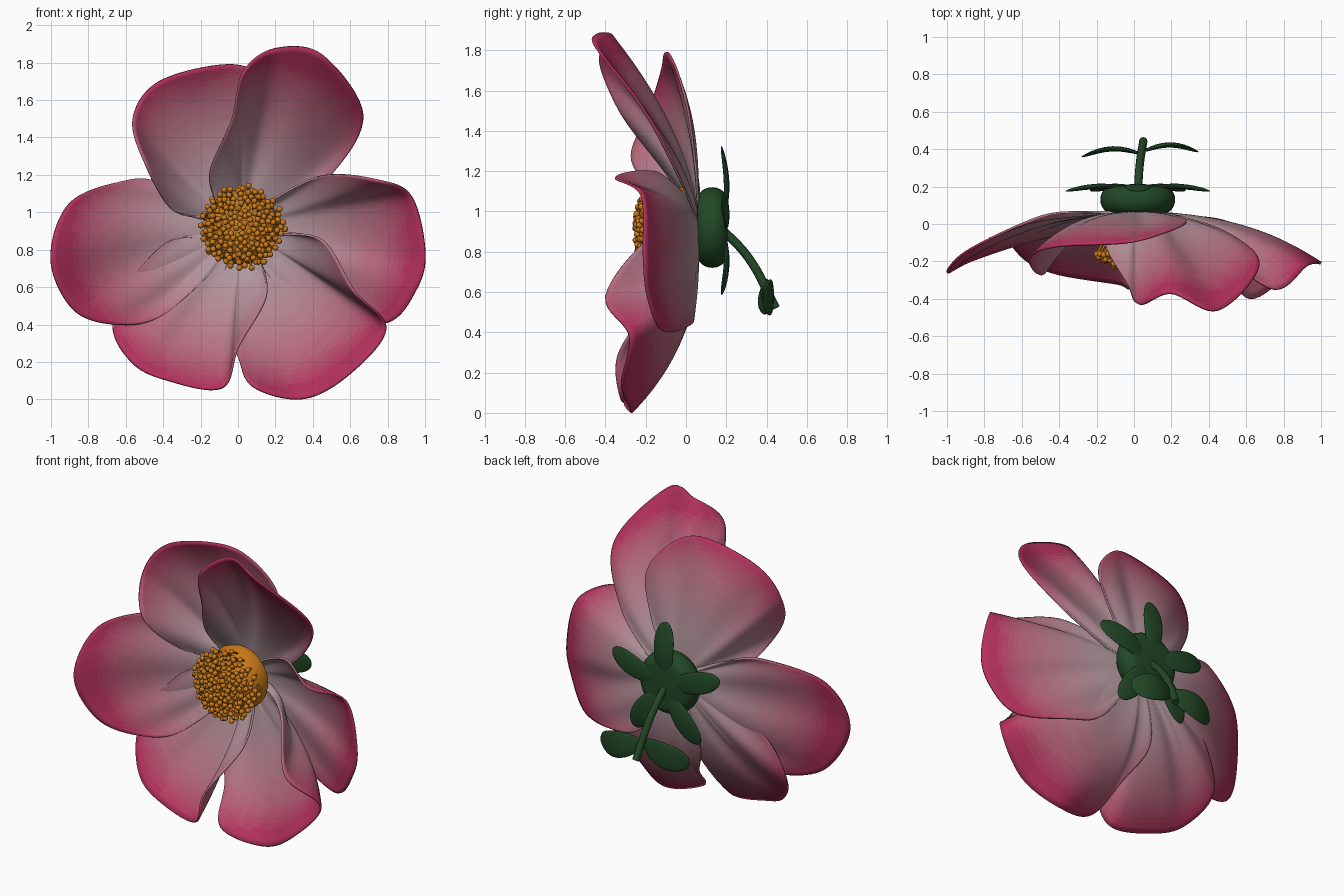
import bpy, bmesh, math, random
from mathutils import Vector, Matrix

if "Cube" in bpy.data.objects:
    bpy.data.objects.remove(bpy.data.objects["Cube"])

random.seed(4)
C = Vector((0.02, 0.06, 0.92))          # flower heart


def material(name, rgb):
    m = bpy.data.materials.new(name)
    m.diffuse_color = (*rgb, 1)
    m.use_nodes = True
    m.node_tree.nodes["Principled BSDF"].inputs["Base Color"].default_value = m.diffuse_color
    return m


GREEN = material("green", (0.016, 0.065, 0.02))
GOLD = material("gold", (0.6, 0.2, 0.01))
BANDS = 20
PINKS = []
for i in range(BANDS):
    f = i / (BANDS - 1)
    PINKS.append(material(f"petal_{i}", [a + (b - a) * f for a, b in zip((0.46, 0.32, 0.35), (0.45, 0.03, 0.11))]))


def make(name, bm, mats):
    bmesh.ops.recalc_face_normals(bm, faces=bm.faces)
    for f in bm.faces:
        f.smooth = True
    me = bpy.data.meshes.new(name)
    bm.to_mesh(me)
    bm.free()
    for m in mats:
        me.materials.append(m)
    ob = bpy.data.objects.new(name, me)
    bpy.context.collection.objects.link(ob)
    return ob


def spline(pts, t):
    # Catmull-Rom through the points, t in 0..1
    n = len(pts) - 1
    i = min(int(t * n), n - 1)
    f = t * n - i
    a, b, c, d = (pts[min(max(k, 0), n)] for k in (i - 1, i, i + 1, i + 2))
    return 0.5 * (2 * b + (c - a) * f + (2 * a - 5 * b + 4 * c - d) * f * f + (3 * b - a - 3 * c + d) * f ** 3)


def petal(name, power, *edge):
    # fan of spokes from the heart to a curved rim, cupped by the power
    pts = [Vector(p) for p in edge]
    bm = bmesh.new()
    U, S = 72, 32
    grid = []
    for j in range(U + 1):
        u = j / U
        e = spline(pts, u)
        row = []
        for k in range(S + 1):
            s = 0.12 + 0.88 * k / S
            p = C.lerp(e, s)
            p.y = C.y + (e.y - C.y) * s ** power
            p.y += 0.014 * math.sin(u * 8 * math.pi) * math.sin(math.pi * s * s) * math.sin(math.pi * u)
            row.append(bm.verts.new(p))
        grid.append(row)
    for j in range(U):
        for k in range(S):
            f = bm.faces.new((grid[j][k], grid[j + 1][k], grid[j + 1][k + 1], grid[j][k + 1]))
            d = f.calc_center_median() - C
            r = math.hypot(d.x, d.z) + 0.12 * max(0, k / S - 0.75) * 4
            f.material_index = int(max(0, min(0.999, (r - 0.26) / 0.74)) * BANDS)
    ob = make(name, bm, PINKS)
    mod = ob.modifiers.new("thickness", "SOLIDIFY")
    mod.thickness, mod.offset = 0.012, 0


# six petals, rim points given as x, y, z; sides tuck under their neighbours
petal("petal_top_right", 1.7, (-.12, 0, 1.05), (-.15, -.12, 1.22), (-.03, -.33, 1.5), (.03, -.43, 1.75),
      (.2, -.37, 1.875), (.45, -.46, 1.84), (.67, -.22, 1.52), (.5, -.05, 1.2), (.25, .04, 1.0))
petal("petal_top_left", 2.5, (-.2, .03, .98), (-.36, -.07, 1.02), (-.49, -.27, 1.25), (-.56, -.18, 1.5),
      (-.42, -.12, 1.7), (-.05, -.1, 1.79), (.15, -.05, 1.71), (.28, .01, 1.5), (.2, .05, 1.2))
petal("petal_left", 2.4, (-.1, .05, 1.0), (-.4, .06, 1.15), (-.6, 0, 1.17), (-.9, -.15, 1.05),
      (-1, -.26, .75), (-.88, -.2, .48), (-.65, -.12, .4), (-.4, -.05, .45), (-.12, .05, .7))
petal("petal_bottom_left", 2.4, (-.2, .055, .86), (-.38, .02, .84), (-.6, -.03, .6), (-.67, -.08, .38),
      (-.57, -.2, .2), (-.4, -.27, .11), (-.09, -.32, .06), (0, -.34, .28), (.15, -.16, .55), (.12, 0, .75))
petal("petal_bottom_right", 3.0, (-.06, .05, .75), (-.11, .01, .47), (-.01, -.12, .25), (.08, -.3, .07),
      (.35, -.27, .005), (.6, -.32, .14), (.79, -.28, .38), (.62, -.4, .58), (.45, -.2, .85), (.2, 0, .88))
petal("petal_right", 2.1, (.1, .05, .74), (.3, .04, .5), (.5, .01, .43), (.8, -.12, .41), (.95, -.19, .58),
      (1, -.21, .78), (.93, -.22, 1.08), (.75, -.35, 1.17), (.45, -.15, 1.195), (.15, 0, 1.05))

# golden dome, flattened where it meets the petals
O = Vector((0.02, -0.01, 0.92))
bm = bmesh.new()
bmesh.ops.create_uvsphere(bm, u_segments=40, v_segments=20, radius=0.2)
for v in bm.verts:
    v.co.y *= 0.95 if v.co.y < 0 else 0.3
bm.transform(Matrix.Translation(O))
make("dome", bm, [GOLD])

# stamens: forward-facing stalks with round heads, in a loose spiral
bm = bmesh.new()
N = 180
for i in range(N):
    r = 0.225 * math.sqrt((i + 0.5) / N) + random.uniform(-0.008, 0.008)
    a = i * 2.39996 + random.uniform(-0.06, 0.06)
    out = Vector((math.cos(a), 0, math.sin(a)))
    head = Vector((0.02, -0.245 + 1.7 * r * r + random.uniform(-0.012, 0.012), 0.92)) + out * r
    root = Vector((0.02, -0.01 - 0.8 * math.sqrt(max(0, 0.0361 - 0.6 * r * r)), 0.92)) + out * r * 0.8
    d = head - root
    turn = d.to_track_quat('Z', 'Y').to_matrix().to_4x4()
    bmesh.ops.create_uvsphere(bm, u_segments=10, v_segments=6, radius=0.0165,
                              matrix=Matrix.Translation(head) @ turn)
    bmesh.ops.create_cone(bm, segments=6, radius1=0.006, radius2=0.006, depth=d.length,
                          matrix=Matrix.Translation((head + root) / 2) @ turn)
make("stamens", bm, [GOLD])

# calyx: rounded disc turned about the y axis
bm = bmesh.new()
prof = [(0, 0.055)] + [(0.135 + 0.065 * math.cos(t), 0.13 + 0.075 * math.sin(t))
                       for t in [math.radians(-90 + 15 * k) for k in range(13)]] + [(0, 0.205)]
vs = [bm.verts.new((0.02 + r, y, 0.92)) for r, y in prof]
es = [bm.edges.new(p) for p in zip(vs, vs[1:])]
bmesh.ops.spin(bm, geom=vs + es, cent=(0.02, 0, 0.92), axis=(0, 1, 0), angle=2 * math.pi, steps=40)
bmesh.ops.remove_doubles(bm, verts=bm.verts, dist=1e-4)
make("calyx", bm, [GREEN])


def leaf(name, origin, angle, length, width, arch, droop):
    # flattened ellipsoid along the given direction in the xz plane, bent in y
    bm = bmesh.new()
    bmesh.ops.create_uvsphere(bm, u_segments=24, v_segments=16, radius=1)
    for v in bm.verts:
        t = (v.co.x + 1) / 2
        w = 0.85 + 0.3 * t
        v.co = Vector((t * length, v.co.y * 0.014 + arch * math.sin(math.pi * t) - droop * t * t, v.co.z * width / 2 * w))
    bm.transform(Matrix.Translation(origin) @ Matrix.Rotation(-angle, 4, 'Y'))
    make(name, bm, [GREEN])


# five sepals and two stem leaves
for i in range(5):
    a = math.radians(90 + 72 * i)
    leaf(f"sepal_{i}", Vector((0.02, 0.19, 0.92)) + Vector((math.cos(a), 0, math.sin(a))) * 0.05,
         a, 0.355, 0.14, 0.015, 0.015)
leaf("stem_leaf_left", (0.05, 0.37, 0.61), math.radians(190), 0.335, 0.17, 0.035, 0.012)
leaf("stem_leaf_right", (0.04, 0.385, 0.61), math.radians(-12), 0.31, 0.17, 0.038, 0.0)

# stem
cu = bpy.data.curves.new("stem", 'CURVE')
cu.dimensions = '3D'
cu.bevel_depth, cu.bevel_resolution, cu.use_fill_caps = 0.022, 4, True
sp = cu.splines.new('BEZIER')
path = [(0.02, 0.16, 0.93), (0.03, 0.31, 0.77), (0.05, 0.445, 0.52)]
sp.bezier_points.add(len(path) - 1)
for b, p in zip(sp.bezier_points, path):
    b.co = p
    b.handle_left_type = b.handle_right_type = 'AUTO'
cu.materials.append(GREEN)
bpy.context.collection.objects.link(bpy.data.objects.new("stem", cu))
